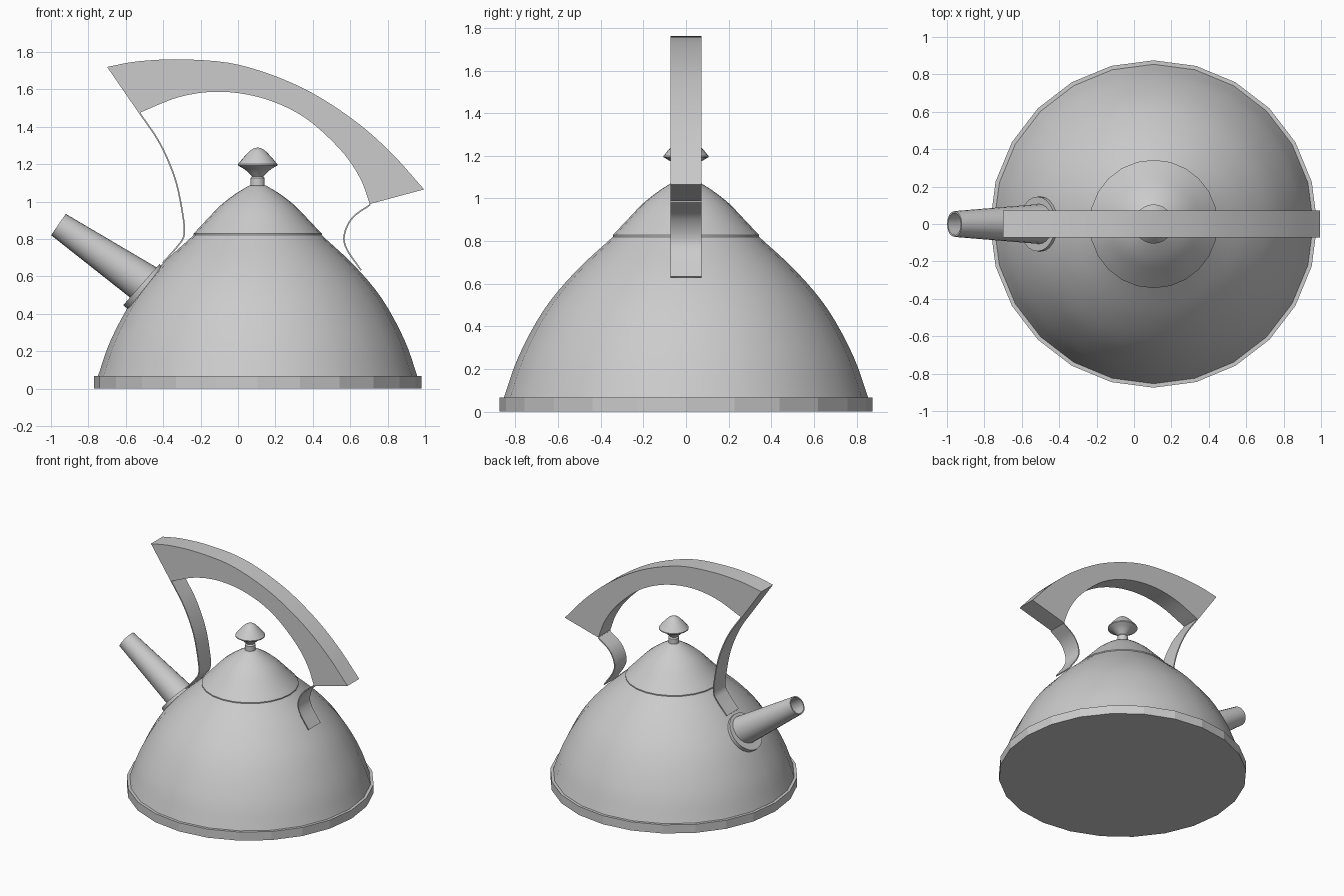
import bpy, bmesh, math
from mathutils import Vector

cube = bpy.data.objects.get("Cube")
if cube:
    bpy.data.objects.remove(cube, do_unlink=True)

metal = bpy.data.materials.new("brushed grey metal")
metal.use_nodes = True
GREY = (0.6, 0.6, 0.6, 1)
metal.diffuse_color = GREY
metal.node_tree.nodes["Principled BSDF"].inputs["Base Color"].default_value = GREY

CX = 0.105      # axis of the pot
HALF = 0.072    # half width of handle and straps


def finish(name, bm, smooth=True, angle=35):
    bmesh.ops.remove_doubles(bm, verts=bm.verts, dist=1e-5)
    bmesh.ops.recalc_face_normals(bm, faces=bm.faces)
    mesh = bpy.data.meshes.new(name)
    bm.to_mesh(mesh)
    bm.free()
    ob = bpy.data.objects.new(name, mesh)
    bpy.context.collection.objects.link(ob)
    mesh.materials.append(metal)
    if smooth:
        bpy.ops.object.select_all(action='DESELECT')
        ob.select_set(True)
        bpy.context.view_layer.objects.active = ob
        bpy.ops.object.shade_smooth_by_angle(angle=math.radians(angle))
    return ob


def curve(pts, steps=5):
    """Catmull-Rom curve through 2D points."""
    p = [Vector(q) for q in pts]
    p = [2 * p[0] - p[1]] + p + [2 * p[-1] - p[-2]]
    out = []
    for a, b, c, d in zip(p, p[1:], p[2:], p[3:]):
        for i in range(steps):
            t = i / steps
            out.append(0.5 * (2 * b + (c - a) * t + (2 * a - 5 * b + 4 * c - d) * t**2
                              + (3 * b - a - 3 * c + d) * t**3))
    return out + [p[-2]]


def lathe(name, profile, origin=(CX, 0, 0), axis=(0, 0, 1), sides=24, smooth=True):
    """Revolve (radius, height) points about an axis."""
    bm = bmesh.new()
    axis = Vector(axis).normalized()
    side = Vector((0, 1, 0))
    other = side.cross(axis)
    rings = []
    for r, h in profile:
        ring = []
        for i in range(sides):
            a = math.tau * i / sides
            ring.append(bm.verts.new(Vector(origin) + axis * h
                                     + (side * math.cos(a) + other * math.sin(a)) * r))
        rings.append(ring)
    for low, high in zip(rings, rings[1:]):
        for i in range(sides):
            j = (i + 1) % sides
            bm.faces.new((low[i], low[j], high[j], high[i]))
    return finish(name, bm, smooth)


def band(name, upper, lower):
    """Solid between two equally long XZ curves, extruded across y."""
    bm = bmesh.new()
    rows = [[bm.verts.new((q.x, y, q.y)) for q in line]
            for line, y in ((upper, -HALF), (upper, HALF), (lower, HALF), (lower, -HALF))]
    for k in range(4):
        a, b = rows[k], rows[(k + 1) % 4]
        for i in range(len(a) - 1):
            bm.faces.new((a[i], a[i + 1], b[i + 1], b[i]))
    for i in (0, -1):
        bm.faces.new([row[i] for row in rows])
    return finish(name, bm)


def strap(name, pts, thick=0.008):
    line = curve(pts, 6)
    off = []
    for i, q in enumerate(line):
        d = (line[min(i + 1, len(line) - 1)] - line[max(i - 1, 0)]).normalized()
        off.append(q + Vector((-d.y, d.x)) * thick)
    return band(name, line, off)


# Pot: base ring, domed body, lid and knob
lathe("base_ring", [(0, 0), (0.875, 0), (0.875, 0.067), (0.84, 0.067), (0, 0.067)], smooth=False)
body = curve([(0.856, 0.06), (0.785, 0.26), (0.665, 0.48), (0.515, 0.66), (0.338, 0.824)], 4)
lathe("body", [(0, 0.06)] + body + [(0, 0.824)], sides=24)
lid = curve([(0.343, 0.828), (0.275, 0.9), (0.2, 0.978), (0.12, 1.04), (0.045, 1.086)], 3)
lathe("lid", [(0, 0.82), (0.343, 0.82)] + lid + [(0, 1.09)])
under = curve([(0.03, 1.135), (0.045, 1.15), (0.07, 1.172), (0.105, 1.193)], 3)
dome = curve([(0.105, 1.2), (0.075, 1.236), (0.04, 1.272), (0.015, 1.286), (0, 1.288)], 3)
lathe("knob_stem", [(0, 1.07), (0.038, 1.07), (0.038, 1.125), (0.03, 1.135), (0, 1.135)])
lathe("knob", [(0, 1.13)] + under + dome)

# Spout: collar on the body and an open tapering tube
lathe("spout_collar", [(0, -0.06), (0.146, -0.06), (0.146, 0), (0, 0)],
      (-0.517, 0, 0.556), (-0.75, 0, 0.66))
lathe("spout", [(0, 0), (0.11, 0), (0.069, 0.6), (0.06, 0.6), (0.09, 0.1), (0, 0.1)],
      (-0.465, 0, 0.538), (-0.825, 0, 0.565))

# Handle grip
outer = curve([(-0.70, 1.72), (-0.53, 1.75), (-0.285, 1.76), (0.01, 1.73),
               (0.33, 1.615), (0.6, 1.45), (0.81, 1.27), (0.995, 1.065)])
inner = curve([(-0.53, 1.473), (-0.31, 1.56), (-0.09, 1.587), (0.14, 1.55),
               (0.355, 1.45), (0.545, 1.28), (0.65, 1.13), (0.705, 0.987)])
band("handle_grip", outer, inner)
tip = curve([(0.705, 0.987), (0.80, 1.03), (0.90, 1.056), (0.995, 1.065)])
chord = [tip[0].lerp(tip[-1], i / (len(tip) - 1)) + Vector((-0.004, 0.004))
         for i in range(len(tip))]
band("handle_grip_end", tip, chord)

# Thin straps joining the grip to the body
strap("rear_strap", [(0.705, 0.987), (0.61, 0.917), (0.565, 0.826), (0.577, 0.746), (0.655, 0.63)])
strap("spout_side_strap", [(-0.53, 1.473), (-0.42, 1.307), (-0.34, 1.12), (-0.30, 0.933),
                           (-0.292, 0.825), (-0.325, 0.765), (-0.405, 0.675)])
